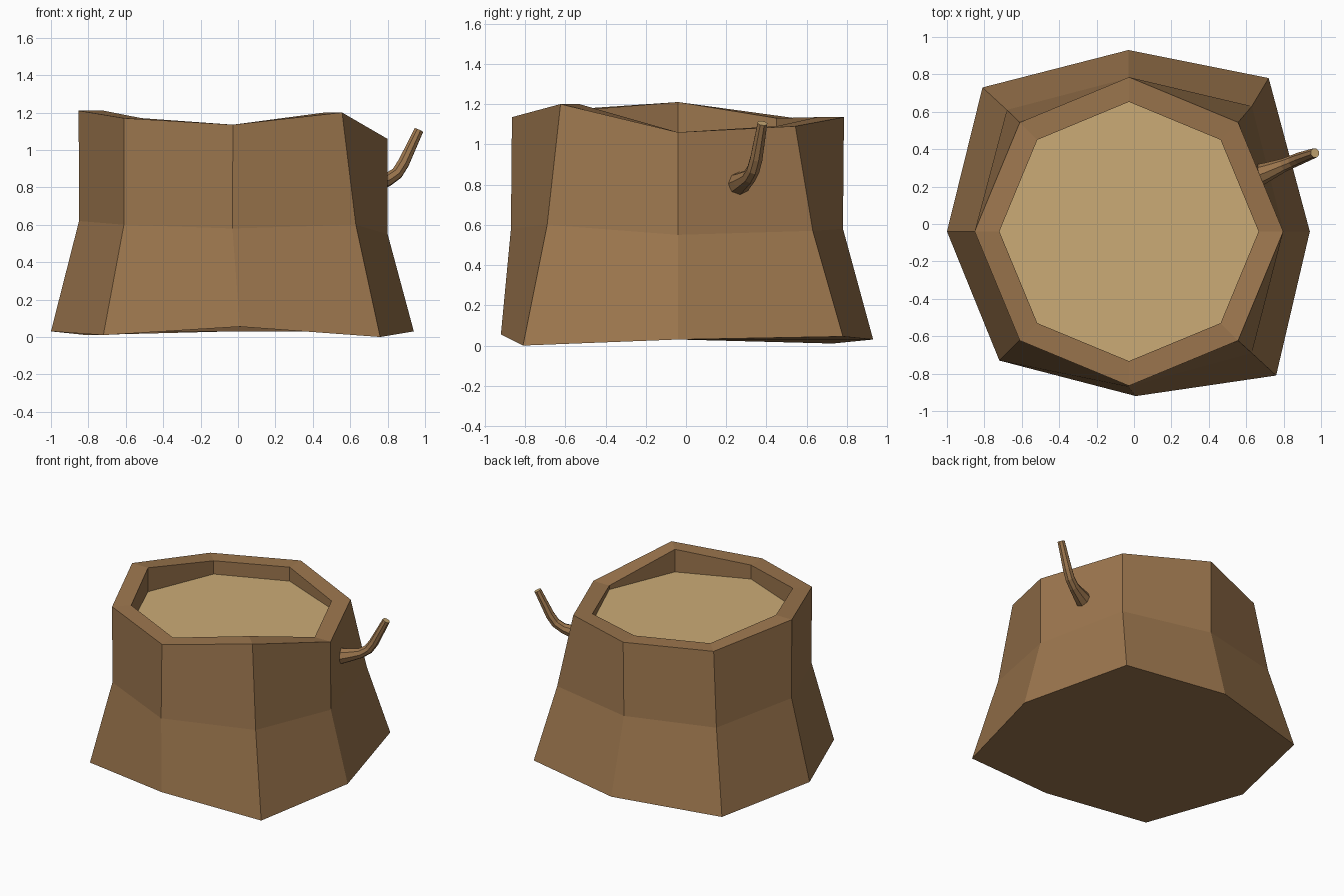
import bpy, bmesh
from math import cos, sin, pi
from mathutils import Vector

if "Cube" in bpy.data.objects:
    bpy.data.objects.remove(bpy.data.objects["Cube"])


def material(name, rgb):
    m = bpy.data.materials.new(name)
    m.diffuse_color = (*rgb, 1)
    m.use_nodes = True
    m.node_tree.nodes["Principled BSDF"].inputs["Base Color"].default_value = m.diffuse_color
    return m


bark = material("bark", (0.33, 0.18, 0.075))
wood = material("cut_wood", (0.60, 0.41, 0.18))


def loft(name, rings, mats, last_mat):
    """Bridge equal-sized rings into a closed solid; the last cap gets its own material."""
    bm = bmesh.new()
    loops = [[bm.verts.new(p) for p in ring] for ring in rings]
    n = len(loops[0])
    for a, b in zip(loops, loops[1:]):
        for i in range(n):
            j = (i + 1) % n
            bm.faces.new((a[i], a[j], b[j], b[i]))
    bm.faces.new(loops[0][::-1])
    cap = bm.faces.new(loops[-1])
    cap.material_index = last_mat
    mesh = bpy.data.meshes.new(name)
    bm.to_mesh(mesh)
    bm.free()
    for m in mats:
        mesh.materials.append(m)
    obj = bpy.data.objects.new(name, mesh)
    bpy.context.collection.objects.link(obj)
    return obj


# Stump: uneven octagonal rings, anticlockwise from the left corner
foot = [(-1, -.04, .03), (-.72, -.73, .01), (.01, -.92, .055), (.76, -.81, 0),
        (.94, -.04, .03), (.72, .78, .045), (-.03, .93, .03), (-.81, .73, .01)]
waist = [(-.85, -.04, .62), (-.61, -.62, .60), (-.03, -.87, .58), (.63, -.69, .60),
         (.80, -.04, .55), (.63, .63, .57), (-.03, .78, .58), (-.68, .61, .60)]
rim_z = [1.21, 1.17, 1.135, 1.20, 1.06, 1.09, 1.135, 1.13]


def octagon(r, zs):
    return [(-.027 - r * cos(i * pi / 4), -.04 - r * sin(i * pi / 4), z)
            for i, z in enumerate(zs)]


# The rim steps inward, then drops to a sunken flat cut face
stump = loft("stump", [foot, waist, octagon(.825, rim_z), octagon(.693, rim_z),
                       octagon(.693, [1.03] * 8)], [bark, wood], 1)

# Twig: bent tapering tube with a flared foot set into the bark
path = [Vector(p) for p in ((.65, .255, .80), (.715, .28, .815), (.80, .315, .84),
                            (.85, .335, .875), (.885, .35, .93), (.967, .38, 1.105))]
radii = [.062, .05, .036, .034, .033, .026]
rings = []
for k, (p, r) in enumerate(zip(path, radii)):
    t = (path[min(k + 1, len(path) - 1)] - path[max(k - 1, 0)]).normalized()
    side = Vector((-.36, .93, 0))
    side = (side - t * side.dot(t)).normalized()
    up = t.cross(side)
    rings.append([p + (side * cos(i * pi / 4) + up * sin(i * pi / 4)) * r for i in range(8)])
twig = loft("twig", rings, [bark, wood], 1)
